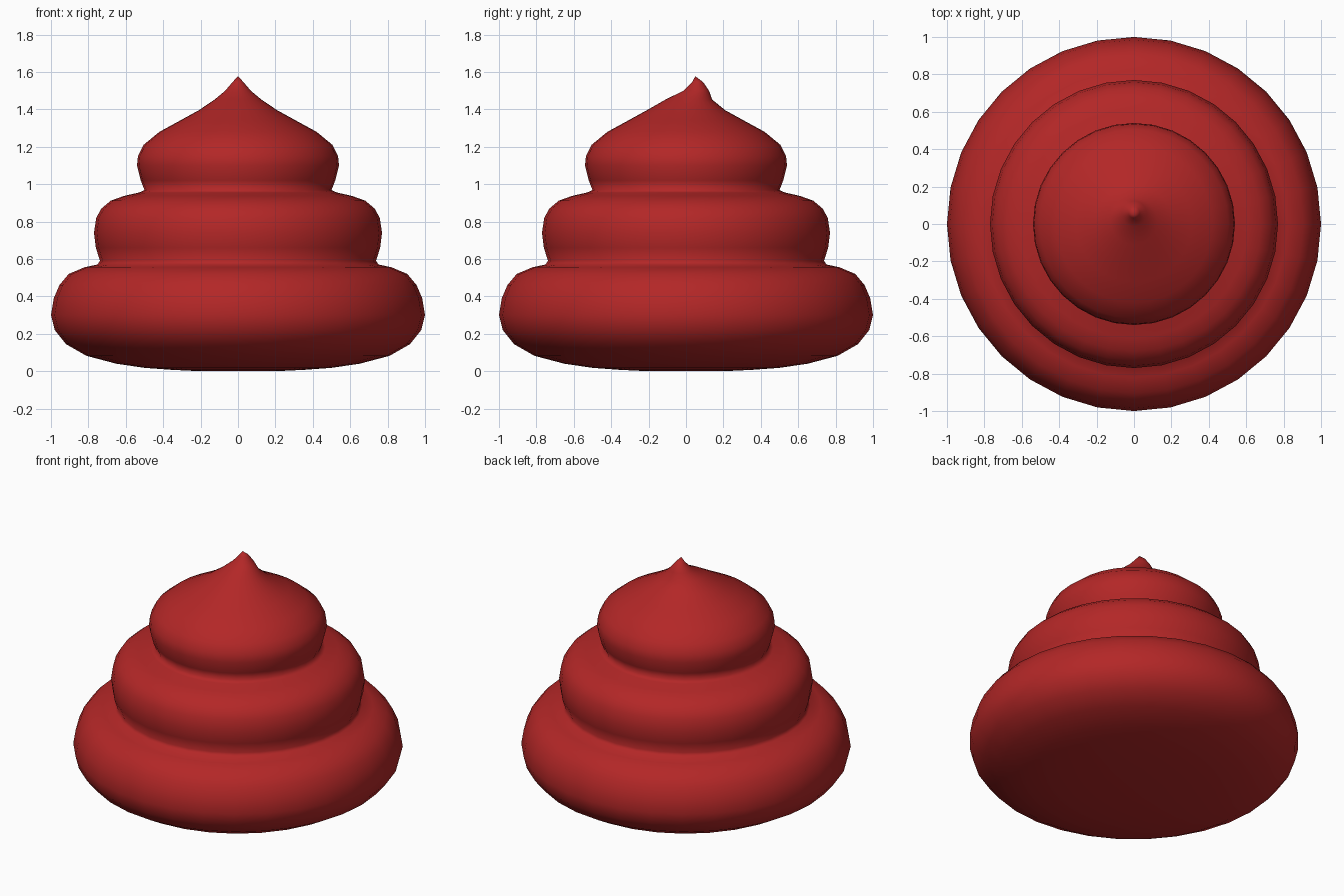
import bpy, bmesh
from math import sin, cos, tau

if "Cube" in bpy.data.objects:
    bpy.data.objects.remove(bpy.data.objects["Cube"])

SEGMENTS = 32

# Outline of the three stacked swirls: radius, height
profile = [
    (0.20, 0.0), (0.35, 0.007), (0.50, 0.018), (0.65, 0.04), (0.81, 0.082),
    (0.92, 0.145), (0.98, 0.22), (1.0, 0.30), (0.985, 0.39), (0.955, 0.46),
    (0.905, 0.52), (0.82, 0.556), (0.752, 0.57), (0.738, 0.59),
    (0.76, 0.66), (0.77, 0.74), (0.758, 0.82), (0.73, 0.87),
    (0.68, 0.912), (0.61, 0.937), (0.53, 0.955), (0.50, 0.968),
    (0.52, 1.02), (0.54, 1.10), (0.535, 1.15), (0.505, 1.21),
    (0.42, 1.28), (0.31, 1.34), (0.21, 1.395),
]
# Curled tip: radius, height, lean towards the back
tip = [(0.125, 1.452, 0.015), (0.068, 1.50, 0.055), (0.03, 1.545, 0.062)]
rings = [(r, z, 0.0) for r, z in profile] + tip

bm = bmesh.new()
loops = []
for r, z, lean in rings:
    loops.append([bm.verts.new((r * cos(tau * i / SEGMENTS),
                                r * sin(tau * i / SEGMENTS) + lean, z))
                  for i in range(SEGMENTS)])
base = bm.verts.new((0, 0, 0))
apex = bm.verts.new((0, 0.05, 1.577))

# Skin between the rings, closed at the base and the tip
for i in range(SEGMENTS):
    j = (i + 1) % SEGMENTS
    for low, high in zip(loops, loops[1:]):
        bm.faces.new((low[i], low[j], high[j], high[i]))
    bm.faces.new((base, loops[0][j], loops[0][i]))
    bm.faces.new((loops[-1][i], loops[-1][j], apex))
for f in bm.faces:
    f.smooth = True

mesh = bpy.data.meshes.new("swirl_pile")
bm.to_mesh(mesh)
bm.free()
pile = bpy.data.objects.new("swirl_pile", mesh)
bpy.context.collection.objects.link(pile)

# Red surface
red = bpy.data.materials.new("red")
red.diffuse_color = (0.45, 0.02, 0.02, 1)
red.use_nodes = True
red.node_tree.nodes["Principled BSDF"].inputs["Base Color"].default_value = red.diffuse_color
mesh.materials.append(red)
